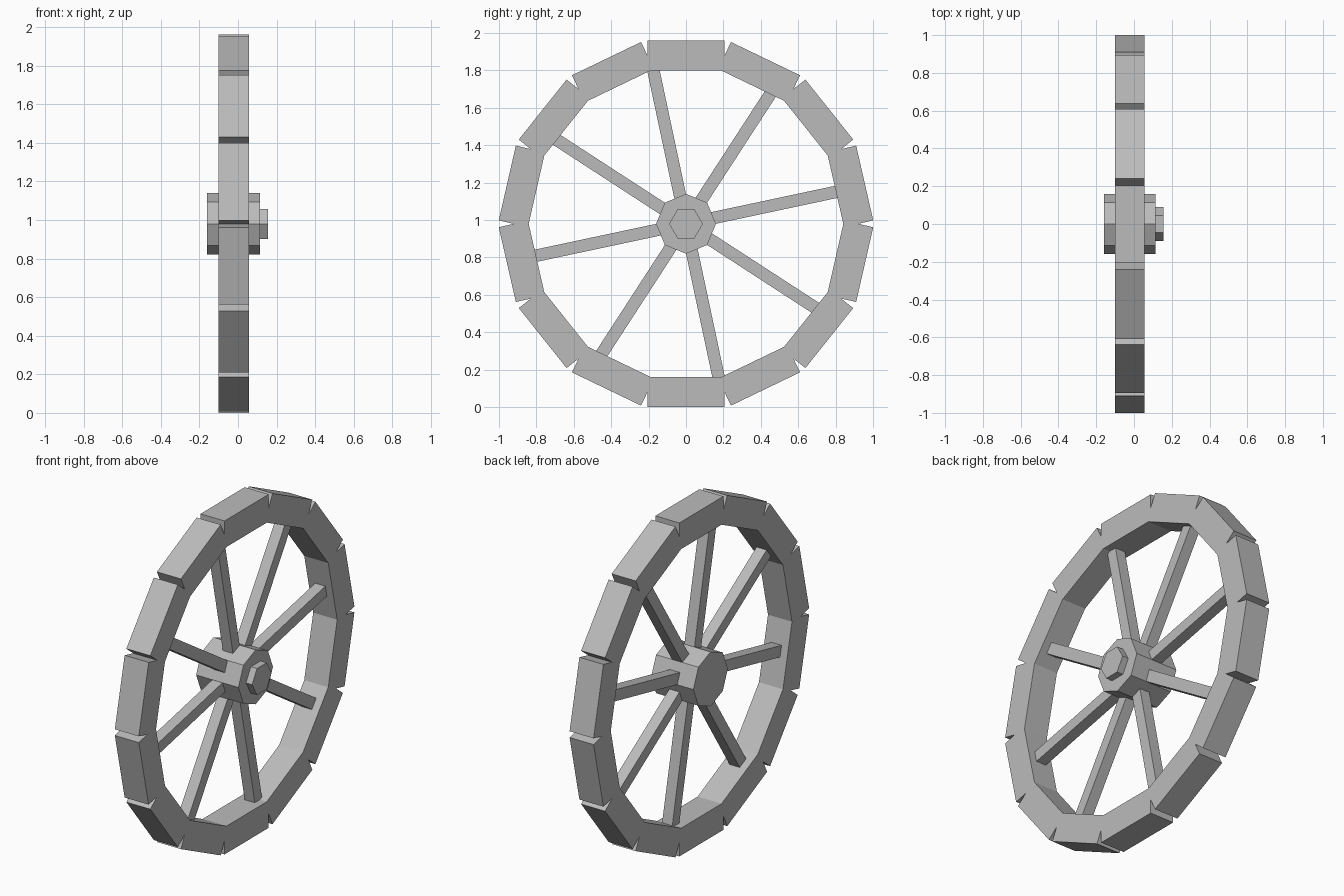
import bpy, bmesh, math
from mathutils import Matrix, Vector

cube = bpy.data.objects.get("Cube")
if cube:
    bpy.data.objects.remove(cube, do_unlink=True)

CENTRE_Z = 0.98
MID_X = -0.022

grey = bpy.data.materials.new("plain grey")
grey.use_nodes = True
grey.diffuse_color = (0.5, 0.5, 0.5, 1)
grey.node_tree.nodes["Principled BSDF"].inputs["Base Color"].default_value = (0.5, 0.5, 0.5, 1)


def prism(bm, profile, x0, x1, angle=0.0, skip=()):
    """Extrude a (y, z) profile along x, turned about the axle; skip leaves out side walls."""
    turn = Matrix.Rotation(angle, 4, 'X')
    back = [bm.verts.new(turn @ Vector((x0, y, z))) for y, z in profile]
    front = [bm.verts.new(turn @ Vector((x1, y, z))) for y, z in profile]
    bm.faces.new(back)
    bm.faces.new(front)
    n = len(profile)
    for i in range(n):
        if i not in skip:
            j = (i + 1) % n
            bm.faces.new((back[i], back[j], front[j], front[i]))


def finish(bm, name):
    bmesh.ops.remove_doubles(bm, verts=bm.verts, dist=0.0005)
    bmesh.ops.recalc_face_normals(bm, faces=bm.faces)
    mesh = bpy.data.meshes.new(name)
    bm.to_mesh(mesh)
    bm.free()
    mesh.materials.append(grey)
    obj = bpy.data.objects.new(name, mesh)
    obj.location.z = CENTRE_Z
    bpy.context.collection.objects.link(obj)
    return obj


def polygon(radius, sides):
    return [(radius * math.cos(math.tau * i / sides), radius * math.sin(math.tau * i / sides))
            for i in range(sides)]


# Rim: straight blocks that meet on the inside and leave notches on the outside
SEGMENTS = 14
OUTER, INNER, HALF = 0.98, 0.82, 0.205
slope = math.tan(math.pi / SEGMENTS)
notch = HALF / slope
block = [(-INNER * slope, INNER), (-HALF, notch), (-HALF, OUTER),
         (HALF, OUTER), (HALF, notch), (INNER * slope, INNER)]
bm = bmesh.new()
for i in range(SEGMENTS):
    prism(bm, block, -0.10, 0.056, math.tau * i / SEGMENTS, skip=(0, 4))
finish(bm, "rim")

# Spokes: square bars from inside the hub into the rim
SPOKES = 8
S = 0.033
bar = [(0.10, -S), (0.85, -S), (0.85, S), (0.10, S)]
for i in range(SPOKES):
    bm = bmesh.new()
    prism(bm, bar, MID_X - S, MID_X + S, math.radians(12) + math.tau * i / SPOKES)
    finish(bm, f"spoke_{i + 1}")

# Hub: eight-sided block
bm = bmesh.new()
prism(bm, polygon(0.16, 8), -0.16, 0.115)
finish(bm, "hub")

# Axle bolt: six-sided head on the left side of the hub
bm = bmesh.new()
prism(bm, polygon(0.09, 6), 0.10, 0.155)
finish(bm, "axle_bolt")
